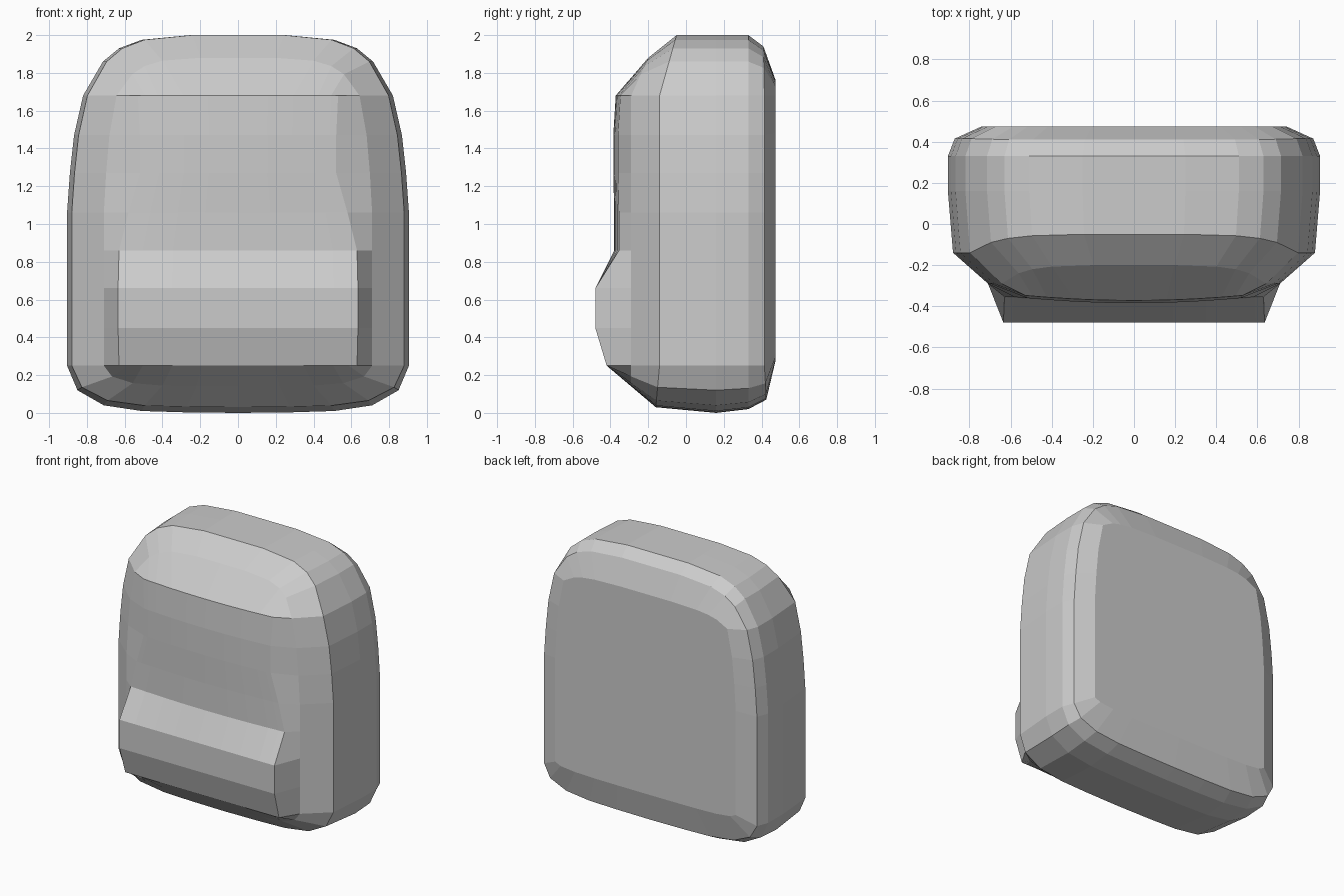
import bpy, bmesh

if "Cube" in bpy.data.objects:
    bpy.data.objects.remove(bpy.data.objects["Cube"])

# Half outline seen from the front: bottom centre, round the side, to top centre
OUT = [(0, 0), (.28, .003), (.51, .01), (.71, .04), (.85, .12), (.905, .25),
       (.905, .45), (.905, .66), (.905, .86), (.905, 1.06), (.89, 1.27),
       (.868, 1.47), (.82, 1.68), (.715, 1.86), (.63, 1.93), (.51, 1.975),
       (.25, 2), (0, 2)]
N = len(OUT)
COLS = [0, .3, .55, .8, .93, 1]
# Front panel rows: half width, y (the lower rows swell into the pocket)
FRONT = [(.63, -.42), (.635, -.48), (.635, -.48), (.63, -.38),
         (.58, -.38), (.52, -.385), (.52, -.385), (.53, -.372)]


def lerp(v, a, b, c, d):
    return c + (v - a) / (b - a) * (d - c)


def ring(half, lo, hi, y_low, y_mid, y_top):
    """Body outline resized to a half width and height range, y eased at the ends."""
    a, b = max(.25, lo + .04), min(1.68, hi - .06)
    pts = []
    for x, z in OUT:
        y = y_mid
        if z < .25:
            y, z2 = lerp(z, 0, .25, y_low, y_mid), lerp(z, 0, .25, lo, a)
        elif z > 1.68:
            y, z2 = lerp(z, 1.68, 2, y_mid, y_top), lerp(z, 1.68, 2, b, hi)
        else:
            z2 = lerp(z, .25, 1.68, a, b)
        pts.append((x * half / .905, y, z2))
    return pts


def front_point(row, col):
    half, y = FRONT[row]
    x = half * COLS[col]
    if row > 2:
        y += .025 * COLS[col] ** 2
    return (x, y, OUT[row + 5][1])


# Rings from back to front
rings = [
    ring(.74, .28, 1.76, .475, .475, .475),
    ring(.872, .07, 1.94, .425, .415, .41),
    ring(.905, .02, 2.0, .33, .33, .33),
    ring(.905, 0, 2.0, .16, .16, .16),
    ring(.88, .03, 2.0, -.16, -.14, -.05),
    ring(.71, .14, 1.88, -.29, -.29, -.2),
]
last = []
for i in range(N):
    row = min(max(i - 5, 0), 7)
    col = i if i < 5 else (N - 1 - i if i > 12 else 5)
    last.append(front_point(row, col))
rings.append(last)

# Shell strips, back panel and front panel for one half
faces = [rings[0]]
for a, b in zip(rings, rings[1:]):
    for i in range(N - 1):
        faces.append([a[i], a[i + 1], b[i + 1], b[i]])
for r in range(7):
    for c in range(5):
        faces.append([front_point(r, c), front_point(r, c + 1),
                      front_point(r + 1, c + 1), front_point(r + 1, c)])

# Both halves joined into one closed body
bm = bmesh.new()
for s in (1, -1):
    for f in faces:
        bm.faces.new([bm.verts.new((s * x, y, z)) for x, y, z in f])
bmesh.ops.remove_doubles(bm, verts=bm.verts, dist=.0005)
bmesh.ops.recalc_face_normals(bm, faces=bm.faces)
mesh = bpy.data.meshes.new("backpack_body")
bm.to_mesh(mesh)
bm.free()
body = bpy.data.objects.new("backpack_body", mesh)
bpy.context.collection.objects.link(body)
